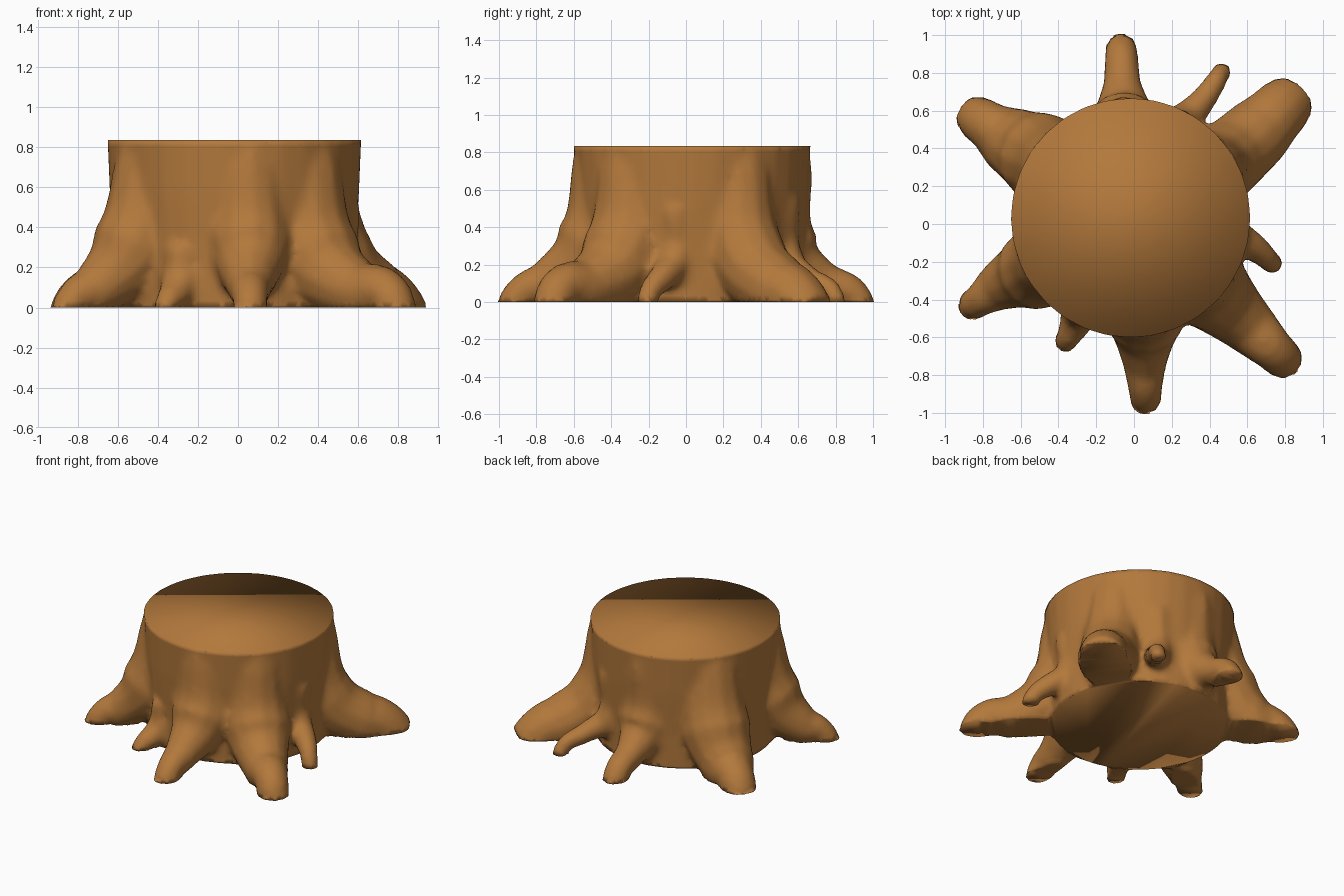
import bpy, bmesh, math
from mathutils import Vector

if "Cube" in bpy.data.objects:
    bpy.data.objects.remove(bpy.data.objects["Cube"], do_unlink=True)

HEIGHT = 0.835
CENTRE = Vector((-0.015, 0.035))

bark = bpy.data.materials.new("brown bark")
bark.use_nodes = True
bark.diffuse_color = (0.45, 0.19, 0.045, 1)
bark.node_tree.nodes["Principled BSDF"].inputs["Base Color"].default_value = bark.diffuse_color


def link(name, data):
    obj = bpy.data.objects.new(name, data)
    bpy.context.collection.objects.link(obj)
    return obj


def evaluated_mesh(obj):
    graph = bpy.context.evaluated_depsgraph_get()
    return bpy.data.meshes.new_from_object(obj.evaluated_get(graph))


def add_trunk(bm):
    """Closed barrel, slightly narrow at the foot, lofted from rings."""
    profile = [(-0.15, 0.59), (0.25, 0.6), (0.55, 0.622), (HEIGHT, 0.634), (1.0, 0.64)]
    n, rings = 32, []
    for z, r in profile:
        rings.append([bm.verts.new((CENTRE.x + r * math.cos(math.tau * i / n),
                                    CENTRE.y + r * math.sin(math.tau * i / n), z))
                      for i in range(n)])
    for a, b in zip(rings, rings[1:]):
        for i in range(n):
            j = (i + 1) % n
            bm.faces.new((a[i], a[j], b[j], b[i]))
    bm.faces.new(rings[0][::-1])
    bm.faces.new(rings[-1])


def add_root(bm, base, mid, tip, widths, heights, start):
    """Tapering tube that leaves the trunk at height start and dives into the ground at the tip."""
    base, mid, tip = Vector(base), Vector(mid), Vector(tip)
    wb, wm, wt = widths
    out = (base - CENTRE).normalized()
    end = (tip - mid).normalized()
    top = CENTRE + out * (0.64 - wb * 0.8)
    points = [(top, start, wb * 0.8),
              (base, heights[0] - wb, wb),
              (mid, heights[1] - wm, wm),
              (tip - end * wt * 0.8, heights[2] - wt, wt),
              (tip, -0.08, wt * 0.9)]
    curve = bpy.data.curves.new("root_path", "CURVE")
    curve.dimensions = "3D"
    curve.bevel_depth = 1
    curve.bevel_resolution = 4
    curve.use_fill_caps = True
    curve.resolution_u = 6
    spline = curve.splines.new("BEZIER")
    spline.bezier_points.add(len(points) - 1)
    for p, (xy, z, r) in zip(spline.bezier_points, points):
        p.co = (xy.x, xy.y, z)
        p.radius = r
        p.handle_left_type = p.handle_right_type = "AUTO"
    helper = link("root_helper", curve)
    mesh = evaluated_mesh(helper)
    bm.from_mesh(mesh)
    bpy.data.objects.remove(helper)
    bpy.data.curves.remove(curve)
    bpy.data.meshes.remove(mesh)


# base, middle, tip, half widths, top heights, height where it leaves the trunk
ROOTS = [
    ((-0.05, 0.54), (-0.06, 0.75), (-0.065, 0.958), (0.19, 0.10, 0.09), (0.45, 0.21, 0.14), 0.75),
    ((0.24, 0.53), (0.37, 0.66), (0.475, 0.82), (0.10, 0.07, 0.055), (0.34, 0.19, 0.11), 0.55),
    ((0.48, 0.33), (0.66, 0.49), (0.835, 0.665), (0.21, 0.19, 0.165), (0.46, 0.26, 0.20), 0.78),
    ((0.52, -0.05), (0.65, -0.13), (0.75, -0.22), (0.10, 0.075, 0.06), (0.34, 0.20, 0.12), 0.5),
    ((0.40, -0.34), (0.60, -0.53), (0.81, -0.73), (0.23, 0.155, 0.115), (0.48, 0.24, 0.19), 0.77),
    ((0.06, -0.50), (0.06, -0.75), (0.065, -0.952), (0.21, 0.115, 0.09), (0.51, 0.22, 0.14), 0.77),
    ((-0.28, -0.46), (-0.32, -0.55), (-0.37, -0.64), (0.11, 0.08, 0.065), (0.24, 0.14, 0.10), 0.30),
    ((-0.52, -0.24), (-0.71, -0.33), (-0.87, -0.44), (0.22, 0.135, 0.09), (0.51, 0.23, 0.14), 0.77),
    ((-0.49, 0.36), (-0.67, 0.46), (-0.85, 0.58), (0.24, 0.18, 0.13), (0.51, 0.25, 0.18), 0.77),
]

# Gather trunk and roots
bm = bmesh.new()
add_trunk(bm)
for root in ROOTS:
    add_root(bm, *root)
bmesh.ops.remove_doubles(bm, verts=bm.verts, dist=0.0001)
bmesh.ops.recalc_face_normals(bm, faces=bm.faces)
raw = bpy.data.meshes.new("stump_raw")
bm.to_mesh(raw)
bm.free()

# Fuse them into one skin and soften the joints
helper = link("stump_helper", raw)
fuse = helper.modifiers.new("fuse", "REMESH")
fuse.mode = "VOXEL"
fuse.voxel_size = 0.024
soften = helper.modifiers.new("soften", "SMOOTH")
soften.factor = 0.5
soften.iterations = 6
skin = evaluated_mesh(helper)
bpy.data.objects.remove(helper)

# Saw off the top and the underside flat
bm = bmesh.new()
bm.from_mesh(skin)
for z, direction in ((HEIGHT, 1), (0, -1)):
    for v in bm.verts:
        if abs(v.co.z - z) < 0.012:
            v.co.z = z
    bmesh.ops.bisect_plane(bm, geom=bm.verts[:] + bm.edges[:] + bm.faces[:], dist=0.0001,
                           plane_co=(0, 0, z), plane_no=(0, 0, direction), clear_outer=True)
    rim = [e for e in bm.edges if e.is_boundary]
    caps = bmesh.ops.edgeloop_fill(bm, edges=rim)["faces"]
    bmesh.ops.triangulate(bm, faces=caps, ngon_method="BEAUTY")
bmesh.ops.recalc_face_normals(bm, faces=bm.faces)

# Centre on the origin
lo = [min(v.co[i] for v in bm.verts) for i in range(2)]
hi = [max(v.co[i] for v in bm.verts) for i in range(2)]
shift = Vector(((lo[0] + hi[0]) / -2, (lo[1] + hi[1]) / -2, 0))
bmesh.ops.translate(bm, verts=bm.verts, vec=shift)
for f in bm.faces:
    f.smooth = True
mesh = bpy.data.meshes.new("tree_stump")
bm.to_mesh(mesh)
bm.free()
mesh.materials.clear()
mesh.materials.append(bark)
link("tree_stump", mesh)
